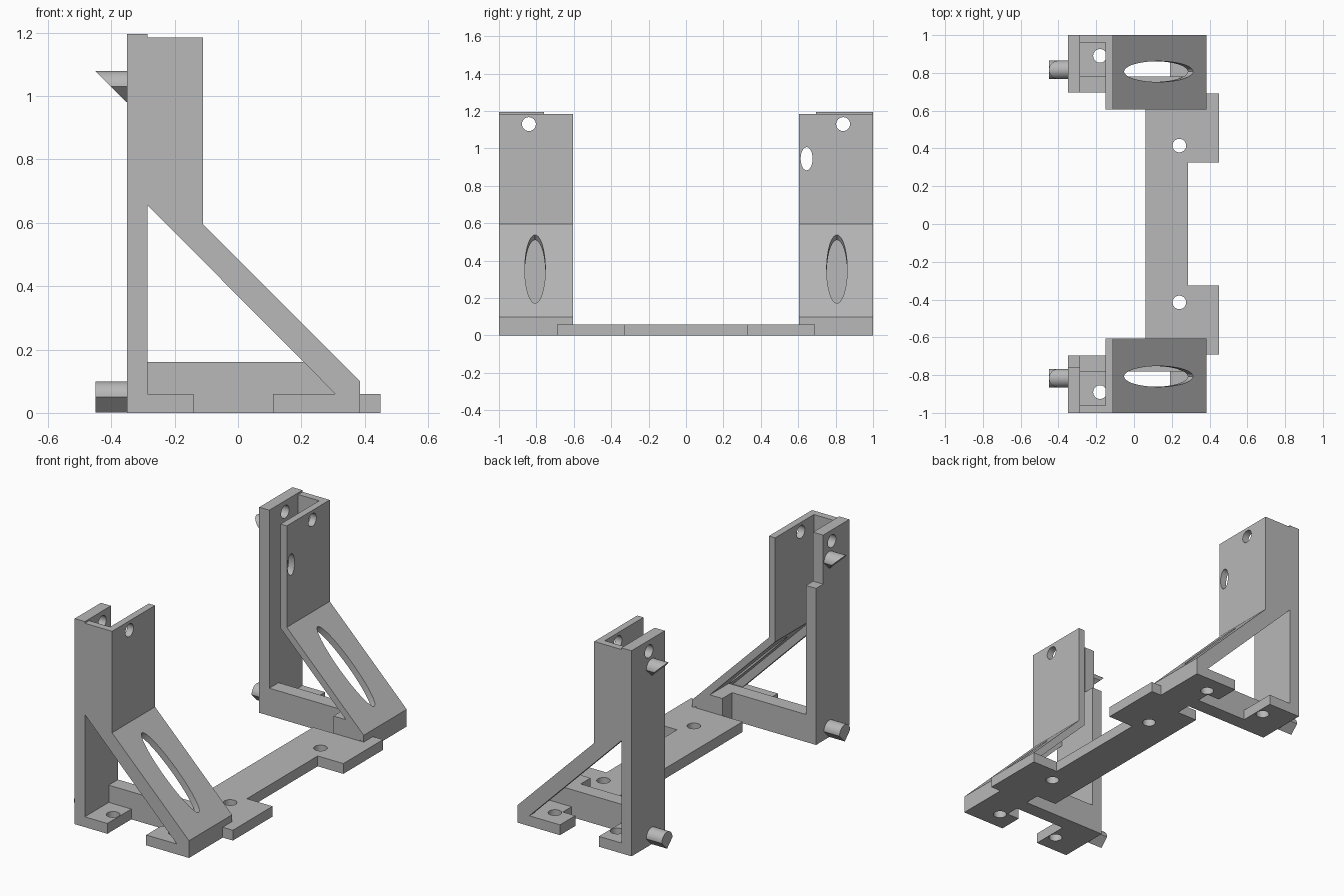
import bpy, bmesh, math
from mathutils import Matrix, Vector

if "Cube" in bpy.data.objects:
    bpy.data.objects.remove(bpy.data.objects["Cube"])

grey = bpy.data.materials.new("plain grey")
grey.use_nodes = True
grey.diffuse_color = (0.48, 0.48, 0.48, 1)
grey.node_tree.nodes["Principled BSDF"].inputs["Base Color"].default_value = (0.48, 0.48, 0.48, 1)


def finish(name, bm):
    bmesh.ops.recalc_face_normals(bm, faces=bm.faces[:])
    mesh = bpy.data.meshes.new(name)
    bm.to_mesh(mesh)
    bm.free()
    mesh.materials.append(grey)
    obj = bpy.data.objects.new(name, mesh)
    bpy.context.collection.objects.link(obj)
    return obj


def extrude(name, outline, start, shift):
    """Fill an outline of 3D points and extrude it along shift."""
    bm = bmesh.new()
    face = bm.faces.new([bm.verts.new(Vector(p) + Vector(start)) for p in outline])
    top = bmesh.ops.extrude_face_region(bm, geom=[face])["geom"]
    verts = [g for g in top if isinstance(g, bmesh.types.BMVert)]
    bmesh.ops.translate(bm, verts=verts, vec=shift)
    return finish(name, bm)


def side_part(name, s, profile, y0, y1):
    """XZ profile spanning y0..y1 on the side s."""
    return extrude(name, [(x, 0, z) for x, z in profile], (0, s * y0, 0), (0, s * (y1 - y0), 0))


def box_part(name, s, x0, x1, y0, y1, z1):
    return side_part(name, s, [(x0, 0), (x1, 0), (x1, z1), (x0, z1)], y0, y1)


def cut(objs, loc, radii, depth, turn=0.0):
    """Cut an elliptical hole whose axis is z turned about y."""
    bm = bmesh.new()
    m = (Matrix.Translation(loc) @ Matrix.Rotation(turn, 4, "Y")
         @ Matrix.Diagonal((radii[0], radii[1], depth, 1)))
    bmesh.ops.create_cone(bm, cap_ends=True, segments=48, radius1=1, radius2=1, depth=1, matrix=m)
    cutter = finish("hole_cutter", bm)
    cutter.hide_render = True
    for obj in objs:
        mod = obj.modifiers.new("hole", "BOOLEAN")
        mod.operation = "DIFFERENCE"
        mod.solver = "EXACT"
        mod.object = cutter
        bpy.context.view_layer.objects.active = obj
        bpy.ops.object.modifier_apply(modifier=mod.name)
    bpy.data.objects.remove(cutter)


def peg(name, s, z, slanted):
    """Round-topped peg with a V-shaped underside."""
    r = 0.049
    arc = [(r * math.cos(a), r * math.sin(a)) for a in (math.pi * i / 16 for i in range(17))]
    outline = [(0, y, h) for y, h in arc + [(0, -r)]]
    obj = extrude(name, outline, (-0.45, s * 0.816, z), (0.11, 0, 0))
    if slanted:
        bm = bmesh.new()
        bm.from_mesh(obj.data)
        res = bmesh.ops.bisect_plane(bm, geom=bm.verts[:] + bm.edges[:] + bm.faces[:],
                                     plane_co=(-0.45, 0, z + r), plane_no=(-1, 0, -1), clear_outer=True)
        edges = [e for e in res["geom_cut"] if isinstance(e, bmesh.types.BMEdge)]
        bmesh.ops.holes_fill(bm, edges=edges)
        bmesh.ops.recalc_face_normals(bm, faces=bm.faces[:])
        bm.to_mesh(obj.data)
        bm.free()
    return obj


ACROSS = math.pi / 2
half_outline = [(0.06, 0.605), (0.19, 0.605), (0.19, 0.69), (0.45, 0.69), (0.45, 0.325), (0.285, 0.325)]

# Flat tie plate joining both brackets
plate_outline = half_outline + [(x, -y) for x, y in reversed(half_outline)]
tie_plate = extrude("tie_plate", [(x, y, 0) for x, y in plate_outline], (0, 0, 0), (0, 0, 0.06))

side_profile = [(-0.285, 0), (-0.14, 0), (-0.14, 0.06), (-0.285, 0.06), (-0.285, 0.655),
                (0.307, 0.06), (0.11, 0.06), (0.11, 0), (0.385, 0), (0.385, 0.1),
                (-0.11, 0.595), (-0.11, 1.185), (-0.285, 1.185)]
panel_profile = [(-0.15, 1.185), (-0.11, 1.185), (-0.11, 0.595), (0.385, 0.1), (0.385, 0),
                 (0.19, 0), (0.19, 0.06), (0.37, 0.06), (-0.15, 0.58)]

for s, side in ((-1, "front"), (1, "back")):
    # Upright: rear wall, outer side wall with brace, front panel with slope
    if s > 0:
        rear = box_part(side + "_rear_wall", s, -0.35, -0.285, 0.695, 1, 1.195)
    else:
        stepped = [(0.695, 0), (1, 0), (1, 1.195), (0.76, 1.195), (0.76, 0.91), (0.695, 0.91)]
        rear = extrude(side + "_rear_wall", [(0, s * y, z) for y, z in stepped],
                       (-0.35, 0, 0), (0.065, 0, 0))
    side_part(side + "_side_wall", s, side_profile, 0.96, 1)
    panel = side_part(side + "_sloped_panel", s, panel_profile, 0.605, 0.96)

    # Foot: beam, wide end block, bolt tabs
    side_part(side + "_foot_beam", s, [(-0.285, 0), (0.36, 0), (0.36, 0.09), (0.29, 0.16), (-0.285, 0.16)],
              0.695, 0.78)
    side_part(side + "_end_block", s, [(0.19, 0), (0.36, 0), (0.36, 0.09), (0.29, 0.16), (0.19, 0.16)],
              0.605, 0.695)
    rear_tab = box_part(side + "_rear_tab", s, -0.285, -0.14, 0.78, 0.96, 0.06)
    outer_tab = box_part(side + "_outer_tab", s, 0.11, 0.19, 0.86, 0.96, 0.06)

    # Holes
    cut([tie_plate], (0.24, s * 0.415, 0.03), (0.036, 0.036), 0.2)
    cut([rear_tab], (-0.18, s * 0.89, 0.03), (0.036, 0.036), 0.2)
    cut([panel, outer_tab], (0.22, s * 0.89, 0.0), (0.036, 0.036), 0.2)
    cut([panel, rear], (-0.23, s * 0.84, 1.13), (0.037, 0.037), 0.5, ACROSS)
    cut([panel], (0.13, s * 0.807, 0.355), (0.258, 0.055), 0.2, math.pi / 4)
    if s > 0:
        cut([panel], (-0.13, 0.645, 0.945), (0.062, 0.032), 0.2, ACROSS)

    # Locating pegs
    peg(side + "_lower_peg", s, 0.05, False)
    peg(side + "_upper_peg", s, 1.03, True)

for obj in bpy.context.scene.objects:
    if obj.type == "MESH" and obj.data.materials and obj.data.materials[0] == grey:
        obj.select_set(True)
        bpy.context.view_layer.objects.active = obj
bpy.ops.object.shade_smooth_by_angle(angle=math.radians(30))
